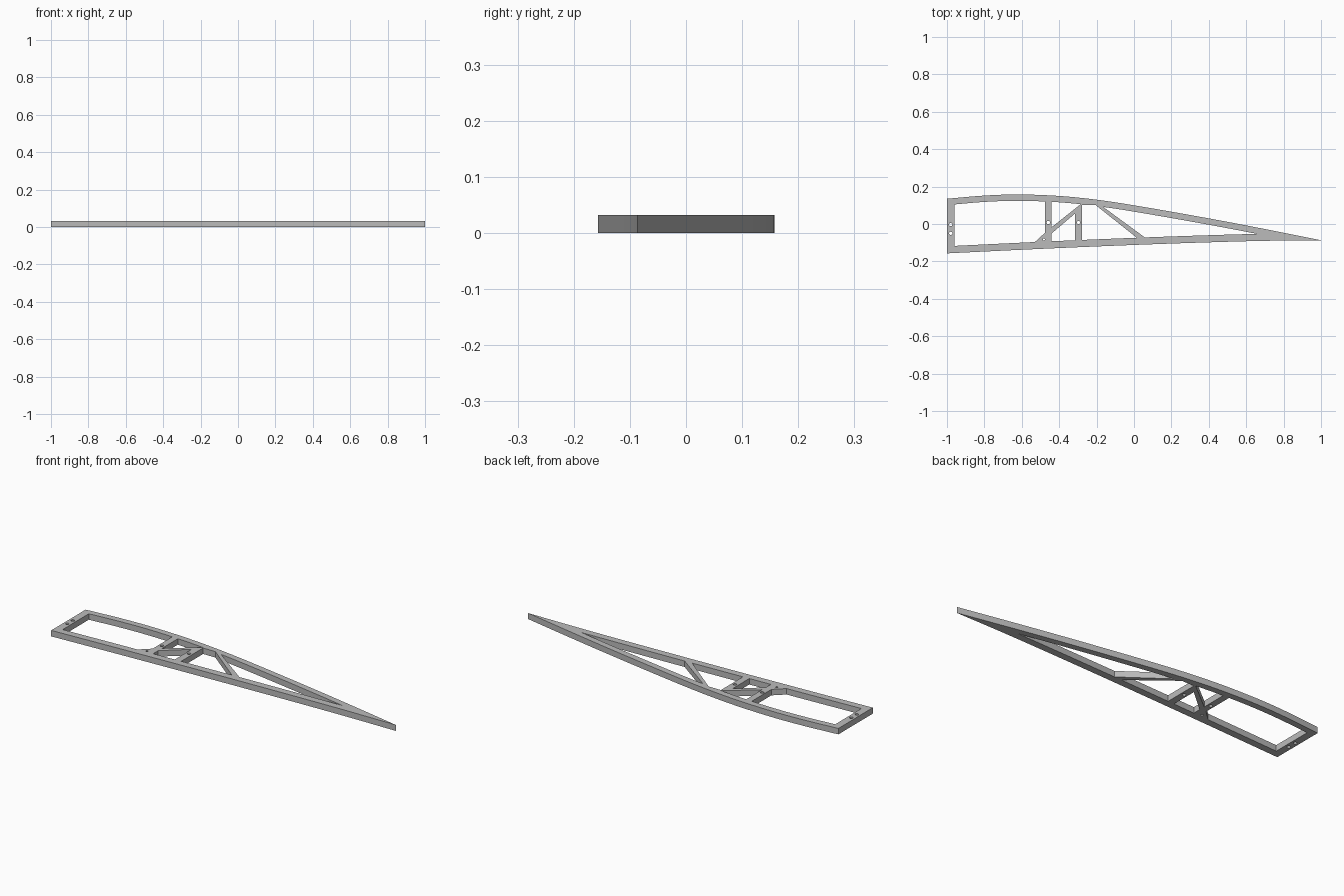
import bpy, bmesh, math

if "Cube" in bpy.data.objects:
    bpy.data.objects.remove(bpy.data.objects["Cube"], do_unlink=True)

THICK = 0.032

grey = bpy.data.materials.new("plain grey")
grey.use_nodes = True
grey.diffuse_color = (0.5, 0.5, 0.5, 1)
grey.node_tree.nodes["Principled BSDF"].inputs["Base Color"].default_value = (0.5, 0.5, 0.5, 1)

# Control points of the outer skin, nose to tail
TOP = [(-1, .135), (-.8, .152), (-.62, .158), (-.4, .15), (-.2, .13),
       (0, .1), (.4, .03), (.7, -.027), (1, -.087)]
BOTTOM = [(-1, -.157), (-.5, -.133), (0, -.112), (.4, -.098), (.7, -.09), (1, -.087)]


def height(points, x):
    """Smooth height of a skin line at x (cubic with central slopes)."""
    n = len(points)
    i = max(k for k in range(n - 1) if points[k][0] <= x or k == 0)

    def slope(k):
        a, b = points[max(k - 1, 0)], points[min(k + 1, n - 1)]
        return (b[1] - a[1]) / (b[0] - a[0])
    (x0, y0), (x1, y1) = points[i], points[i + 1]
    w = x1 - x0
    t = (x - x0) / w
    return (y0 * (1 + 2 * t) * (1 - t) ** 2 + y1 * t * t * (3 - 2 * t)
            + w * t * (1 - t) * ((1 - t) * slope(i) - t * slope(i + 1)))


def skin(points, a, b, inset=0.0):
    """Points along a skin line between two x positions."""
    n = max(2, int(abs(b - a) / 0.05) + 1)
    xs = [a + (b - a) * k / n for k in range(n + 1)]
    return [(x, height(points, x) + inset) for x in xs]


def top_in(a, b):
    return skin(TOP, a, b, -0.034)


def low_in(a, b):
    return skin(BOTTOM, a, b, 0.038)


def circle(cx, cy, r):
    return [(cx + r * math.cos(k * math.tau / 16), cy + r * math.sin(k * math.tau / 16))
            for k in range(16)]


loops = [
    # Outer outline
    skin(TOP, -1, 1) + skin(BOTTOM, 1, -1)[1:],
    # Large front bay, notched by the foot of the brace
    top_in(-.96, -.475) + [(-.475, -.046)] + low_in(-.53, -.96),
    # Bay above the brace
    top_in(-.44, -.285) + [(-.44, -.017)],
    # Bay below the brace
    [(-.44, -.05), (-.315, .056)] + low_in(-.315, -.44),
    # Bay between rear post and sloping strut
    [(-.278, .101), (-.205, .101)] + low_in(.015, -.278),
    # Long tail bay
    top_in(-.165, .69) + low_in(.69, .058),
]
# Pin holes
loops += [circle(-.98, -.003, .009), circle(-.98, -.05, .009), circle(-.458, .008, .009),
          circle(-.297, .008, .009), circle(-.482, -.083, .006)]

# Filled flat profile, extruded to the plate thickness
curve = bpy.data.curves.new("rib_profile", "CURVE")
curve.dimensions = "2D"
curve.fill_mode = "BOTH"
curve.extrude = THICK / 2
for loop in loops:
    spline = curve.splines.new("POLY")
    spline.points.add(len(loop) - 1)
    for p, (x, y) in zip(spline.points, loop):
        p.co = (x, y, 0, 1)
    spline.use_cyclic_u = True
helper = bpy.data.objects.new("rib_profile", curve)
bpy.context.collection.objects.link(helper)
bpy.context.view_layer.update()
mesh = bpy.data.meshes.new_from_object(helper.evaluated_get(bpy.context.evaluated_depsgraph_get()))
bpy.data.objects.remove(helper, do_unlink=True)

# Weld, stand on the ground and finish with flat faces
bm = bmesh.new()
bm.from_mesh(mesh)
bmesh.ops.remove_doubles(bm, verts=bm.verts, dist=0.0003)
bmesh.ops.translate(bm, verts=bm.verts, vec=(0, 0, THICK / 2))
bmesh.ops.recalc_face_normals(bm, faces=bm.faces)
for f in bm.faces:
    f.smooth = False
    f.material_index = 0
bm.to_mesh(mesh)
bm.free()
mesh.materials.clear()
mesh.materials.append(grey)
rib = bpy.data.objects.new("wing_rib", mesh)
bpy.context.collection.objects.link(rib)
